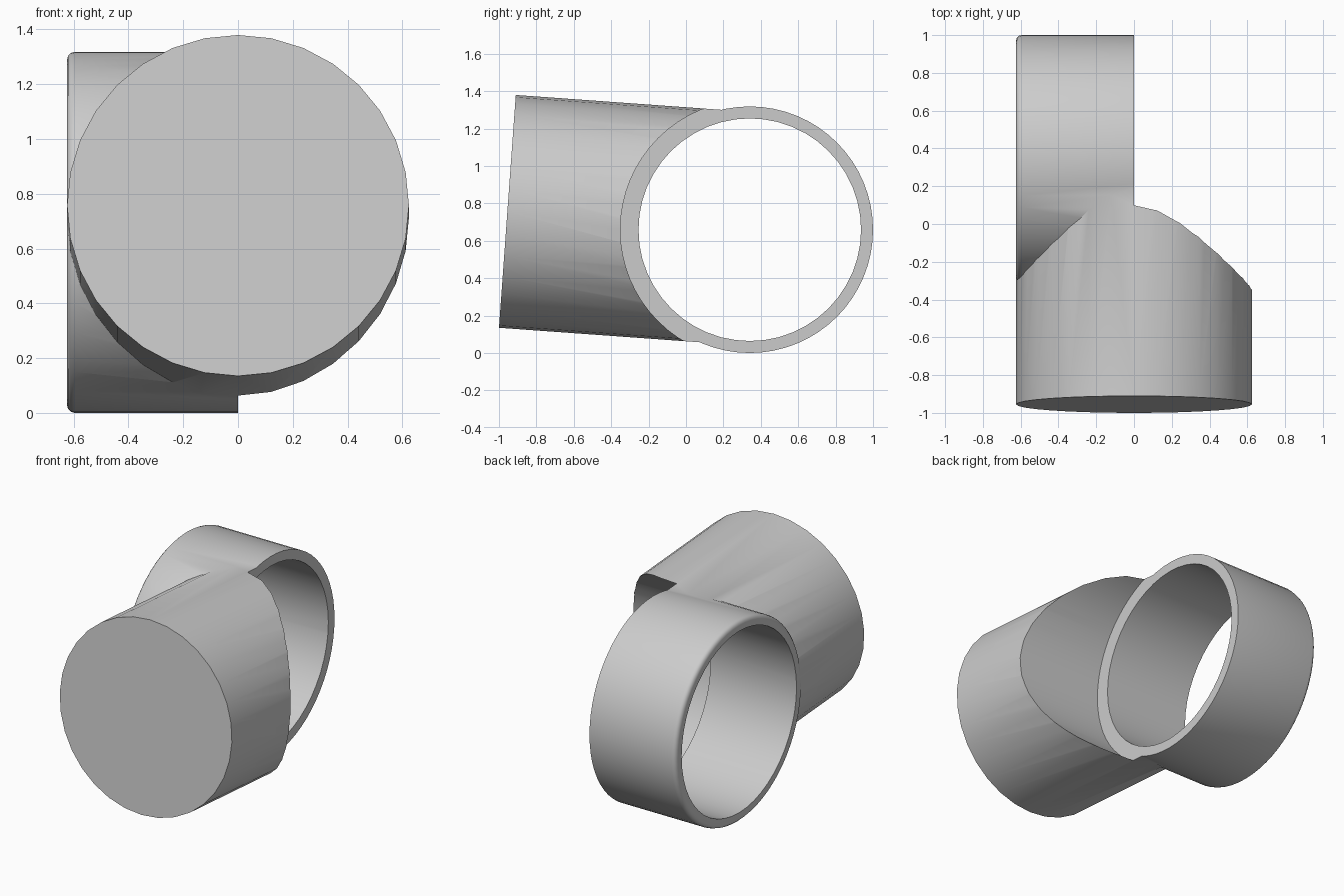
import bpy, bmesh
from mathutils import Vector

cube = bpy.data.objects.get("Cube")
if cube:
    bpy.data.objects.remove(cube, do_unlink=True)

grey = bpy.data.materials.new("plain_grey")
grey.use_nodes = True
COLOUR = (0.6, 0.6, 0.6, 1)
grey.diffuse_color = COLOUR
grey.node_tree.nodes["Principled BSDF"].inputs["Base Color"].default_value = COLOUR

RING_Y, RING_Z = 0.341, 0.659


def cylinder(name, start, end, radius, sides, lip=0):
    """Solid cylinder between two points, with an optional rounded start rim."""
    start, end = Vector(start), Vector(end)
    axis = end - start
    bm = bmesh.new()
    bmesh.ops.create_cone(bm, cap_ends=True, segments=sides, radius1=radius,
                          radius2=radius, depth=axis.length)
    if lip:
        rim = [e for e in bm.edges if all(v.co.z < 0 for v in e.verts)]
        bmesh.ops.bevel(bm, geom=rim, offset=lip, segments=3, profile=0.5,
                        affect='EDGES')
    bmesh.ops.rotate(bm, verts=bm.verts, cent=(0, 0, 0),
                     matrix=axis.to_track_quat('Z', 'Y').to_matrix())
    bmesh.ops.translate(bm, verts=bm.verts, vec=(start + end) / 2)
    mesh = bpy.data.meshes.new(name)
    bm.to_mesh(mesh)
    bm.free()
    mesh.materials.append(grey)
    obj = bpy.data.objects.new(name, mesh)
    bpy.context.collection.objects.link(obj)
    return obj


def ring_axis(name, x0, x1, radius, sides, lip=0):
    return cylinder(name, (x0, RING_Y, RING_Z), (x1, RING_Y, RING_Z),
                    radius, sides, lip)


def combine(target, tool, operation):
    """Apply a boolean and discard the tool."""
    mod = target.modifiers.new(operation.lower(), 'BOOLEAN')
    mod.object, mod.operation, mod.solver = tool, operation, 'EXACT'
    bpy.ops.object.select_all(action='DESELECT')
    bpy.context.view_layer.objects.active = target
    target.select_set(True)
    bpy.ops.object.modifier_apply(modifier=mod.name)
    bpy.data.objects.remove(tool, do_unlink=True)


# Tilted solid barrel joined to the sideways collar
cap = Vector((0, -0.955, 0.757))
slope = Vector((0, 0.9974, -0.072))
body = cylinder("barrel_with_collar", cap, cap + slope * 1.3, 0.624, 32)
combine(body, ring_axis("collar", -0.624, 0.05, 0.659, 64, 0.028), 'UNION')

# Curved saddle on the left half, then the bore through the collar
combine(body, ring_axis("saddle_cutter", 0, 1, 0.692, 64), 'DIFFERENCE')
combine(body, ring_axis("bore_cutter", -1, 0.3, 0.595, 48), 'DIFFERENCE')

bpy.ops.object.shade_smooth_by_angle(angle=0.6)
